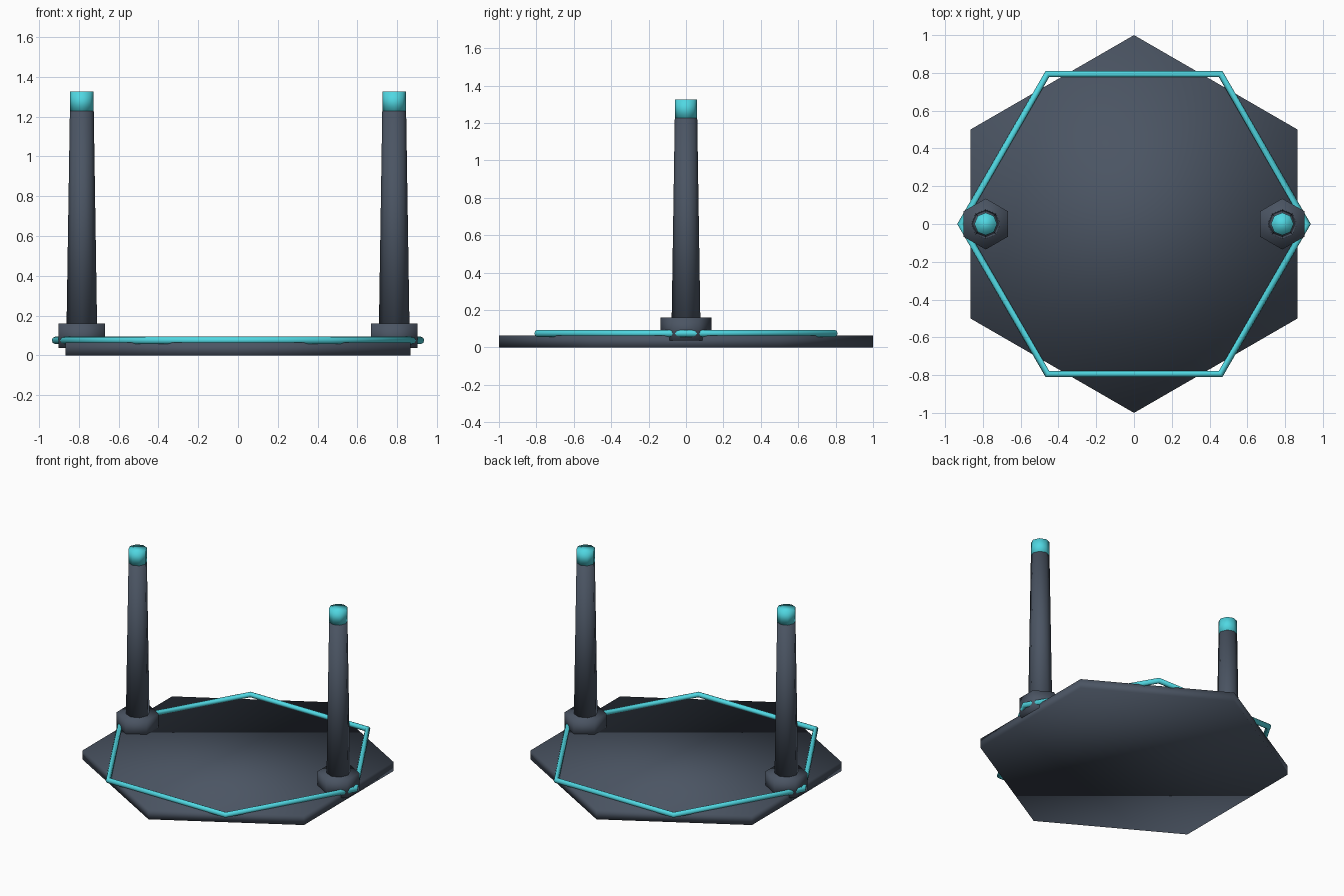
import bpy
from math import pi

if "Cube" in bpy.data.objects:
    bpy.data.objects.remove(bpy.data.objects["Cube"])


def material(name, color):
    mat = bpy.data.materials.new(name)
    mat.diffuse_color = color
    mat.use_nodes = True
    mat.node_tree.nodes["Principled BSDF"].inputs["Base Color"].default_value = mat.diffuse_color
    return mat


SLATE = material("slate", (0.07, 0.09, 0.125, 1))
CYAN = material("cyan", (0.08, 0.68, 0.76, 1))


def finish(name, mat):
    obj = bpy.context.object
    obj.name = name
    obj.data.materials.append(mat)
    bpy.ops.object.shade_smooth()
    return obj


def prism(name, sides, r_bottom, r_top, x, z0, z1, mat):
    bpy.ops.mesh.primitive_cone_add(vertices=sides, radius1=r_bottom, radius2=r_top,
                                    depth=z1 - z0, location=(x, 0, (z0 + z1) / 2))
    return finish(name, mat)


# Hexagonal floor plate, points along y
prism("base_plate", 6, 1.0, 1.0, 0, 0, 0.065, SLATE)

# Glowing hexagonal rim, points along x
bpy.ops.mesh.primitive_torus_add(major_segments=6, minor_segments=8, major_radius=0.917,
                                 minor_radius=0.019, location=(0, 0, 0.075))
finish("glow_rim", CYAN)

# Pylons on both sides: collar, tapered post, glowing tip
for side, label in ((-1, "left"), (1, "right")):
    x = side * 0.785
    prism(label + "_collar", 6, 0.135, 0.135, x, 0.036, 0.161, SLATE)
    prism(label + "_post", 8, 0.078, 0.06, x, 0.07, 1.228, SLATE)
    prism(label + "_tip", 8, 0.06, 0.06, x, 1.225, 1.325, CYAN)
